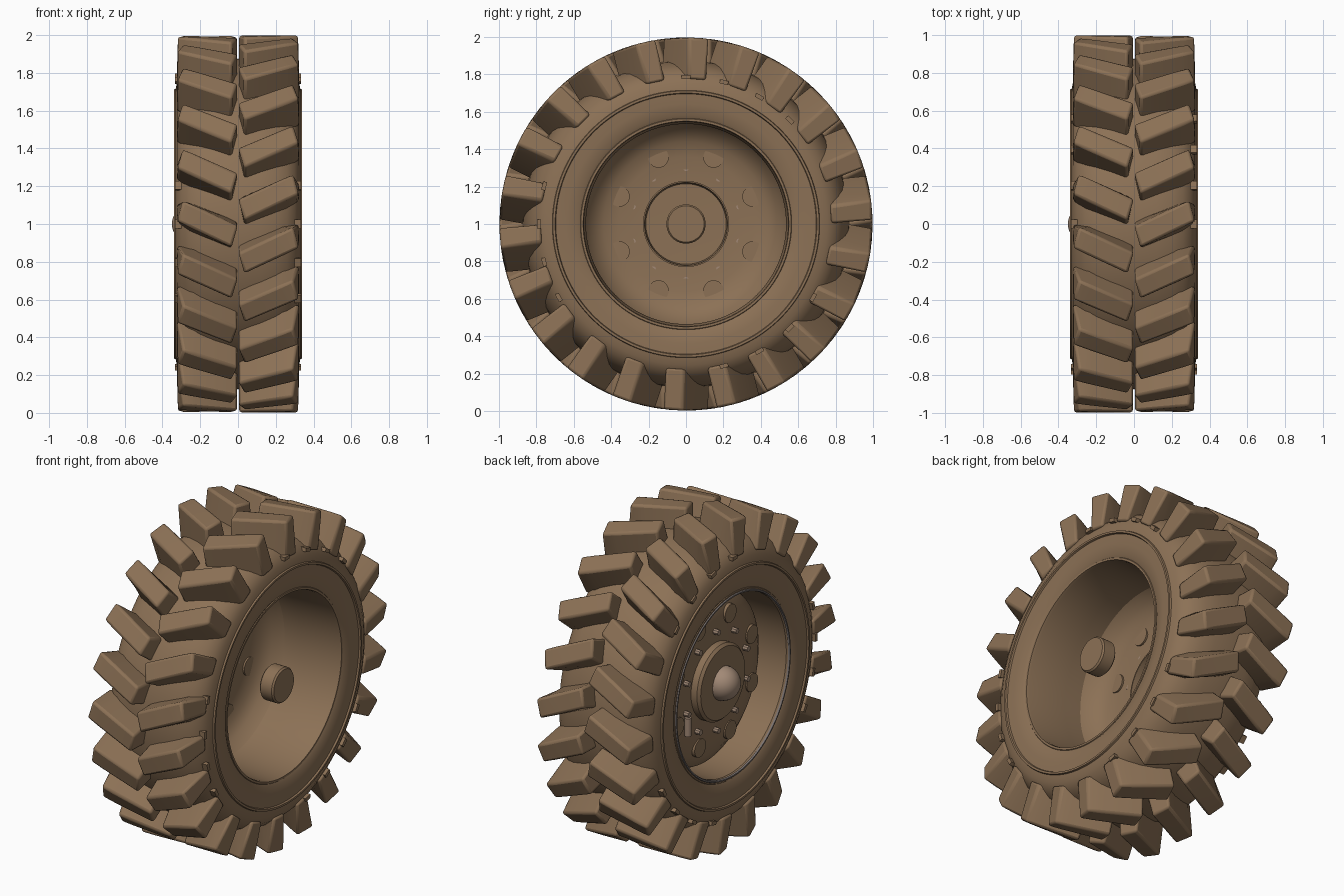
import bpy, bmesh, math
from mathutils import Vector, Matrix

if "Cube" in bpy.data.objects:
    bpy.data.objects.remove(bpy.data.objects["Cube"])

def material(name, col):
    m = bpy.data.materials.new(name)
    m.diffuse_color = (*col, 1)
    m.use_nodes = True
    m.node_tree.nodes["Principled BSDF"].inputs["Base Color"].default_value = m.diffuse_color
    return m

BROWN = material("earth brown", (0.262, 0.165, 0.092))
TAN = material("worn tan metal", (0.36, 0.25, 0.18))
GREY = material("dull grey metal", (0.20, 0.17, 0.16))

def polar(x, ang, r):
    """Point around the wheel axis; ang runs from +y towards +z."""
    return Vector((x, r * math.cos(ang), r * math.sin(ang) + 1))

def finish(bm, name, mat, angle=35):
    bmesh.ops.recalc_face_normals(bm, faces=bm.faces)
    me = bpy.data.meshes.new(name)
    bm.to_mesh(me)
    bm.free()
    me.materials.append(mat)
    ob = bpy.data.objects.new(name, me)
    bpy.context.collection.objects.link(ob)
    bpy.ops.object.select_all(action='DESELECT')
    ob.select_set(True)
    bpy.context.view_layer.objects.active = ob
    bpy.ops.object.shade_smooth_by_angle(angle=math.radians(angle))
    return ob

def lathe(name, profile, mat, n=96, closed=False, angle=35):
    """Revolve (x, radius) points about the axle."""
    bm = bmesh.new()
    rings = []
    for x, r in profile:
        if r == 0:
            rings.append([bm.verts.new((x, 0, 1))] * n)
        else:
            rings.append([bm.verts.new(polar(x, math.tau * i / n, r)) for i in range(n)])
    pairs = list(zip(rings, rings[1:])) + ([(rings[-1], rings[0])] if closed else [])
    for a, b in pairs:
        for i in range(n):
            j = (i + 1) % n
            loop = list(dict.fromkeys((a[i], a[j], b[j], b[i])))
            if len(loop) > 2:
                bm.faces.new(loop)
    return finish(bm, name, mat, angle)

def studs(name, mat, radius, angles, x0, x1, r, n=16):
    """Ring of short cylinders parallel to the axle."""
    bm = bmesh.new()
    for a in angles:
        mx = Matrix.Translation(polar((x0 + x1) / 2, a, radius)) @ Matrix.Rotation(math.pi / 2, 4, 'Y')
        bmesh.ops.create_cone(bm, cap_ends=True, segments=n, radius1=r, radius2=r,
                              depth=abs(x1 - x0), matrix=mx)
    return finish(bm, name, mat)

# Tyre carcass with bead ridge, mirrored across the centre plane
half = [(0, .875), (.12, .87), (.2, .855), (.26, .83), (.3, .795), (.322, .755), (.33, .715),
        (.34, .712), (.34, .700), (.33, .696), (.328, .64), (.32, .58), (.305, .555)]
lathe("tyre_carcass", [(-x, r) for x, r in reversed(half[1:])] + half, BROWN, 132)

# Tread lugs: slanted bars, half a pitch apart on the two sides
COUNT = 22
def lugs(name, side, offset):
    bm = bmesh.new()
    stations = [(.018, .018, .82), (.24, .24, .79), (.306, .324, .775)]
    for k in range(COUNT):
        base = math.pi / 2 + (k + offset) * math.tau / COUNT
        rows = []
        for xt, xb, rb in stations:
            row = []
            for x, r, w, s in ((xb, rb, .09, -1), (xt, .998, .055, -1),
                               (xt, .998, .055, 1), (xb, rb, .09, 1)):
                skew = .016 * s
                if r < .9 and xb > .3:
                    skew, w = 0, .06
                row.append(bm.verts.new(polar(side * (x + skew), base - (x - .16) * .48 + s * w, r)))
            rows.append(row)
        for a, b in zip(rows, rows[1:]):
            for i in range(4):
                j = (i + 1) % 4
                bm.faces.new((a[i], a[j], b[j], b[i]))
        bm.faces.new(rows[0])
        bm.faces.new(rows[-1])
    ob = finish(bm, name, BROWN, 30)
    bev = ob.modifiers.new("rounded edges", 'BEVEL')
    bev.width, bev.segments, bev.limit_method = .014, 2, 'ANGLE'
    bev.angle_limit = math.radians(35)

lugs("right_tread_lugs", 1, 0)
lugs("left_tread_lugs", -1, .5)

# Small moulded nubs on both sidewalls
bm = bmesh.new()
for side in (-1, 1):
    for deg in (45, 60, 75, 90, 165, 180, 195, 210, 285, 300, 315, 330):
        a = math.radians(deg)
        mx = (Matrix.Translation(polar(side * .315, a, .785)) @ Matrix.Rotation(a, 4, 'X')
              @ Matrix.Diagonal((.035, .022, .046, 1)))
        bmesh.ops.create_cube(bm, size=1, matrix=mx)
finish(bm, "sidewall_nubs", BROWN)

# Rim barrel and dished wheel disc with a thin wall
lathe("rim_barrel", [(.305, .57), (.315, .562), (.315, .55), (.3, .546), (.05, .535), (-.3, .54),
                     (-.315, .552), (-.315, .562), (-.305, .57), (0, .56)], BROWN, closed=True)
lathe("wheel_disc", [(-.06, .535), (-.12, .5), (-.16, .44), (-.178, .36), (-.182, .225),
                     (-.195, .225), (-.192, .36), (-.175, .445), (-.135, .51), (-.08, .537)],
      BROWN, closed=True)
lathe("left_rim_edge", [(-.312, .556), (-.322, .552), (-.322, .544), (-.312, .54)], GREY, closed=True)

# Hub drum, open towards the inside
lathe("hub_drum", [(-.165, .23), (-.235, .23), (-.25, .215), (-.25, 0), (-.24, 0), (-.235, .215),
                   (-.165, .222)], BROWN, 64, closed=True)

# Domed hub cap and the inner axle stub
dome = [(-.25 - .1 * math.sin(math.pi / 2 * i / 8), .1 * math.cos(math.pi / 2 * i / 8)) for i in range(8)]
lathe("hub_cap", [(-.24, .1)] + dome + [(-.35, 0)], TAN, 32)
lathe("axle_stub", [(.215, 0), (.215, .095), (.225, .105), (.3, .105), (.31, .097), (.31, 0)], BROWN, 40)

# Wheel bolts, round plugs in the disc and the valve
studs("wheel_bolts", TAN, .3, [math.tau * (k + .5) / 10 for k in range(10)], -.18, -.225, .017, 8)
studs("disc_plugs", BROWN, .385, [math.tau * (k + .5) / 8 for k in range(8)], -.168, -.2, .055, 24)
bm = bmesh.new()
bmesh.ops.create_cone(bm, cap_ends=True, segments=12, radius1=.02, radius2=.02, depth=.11,
                      matrix=Matrix.Translation((-.21, .28, .83)))
finish(bm, "valve", TAN)
